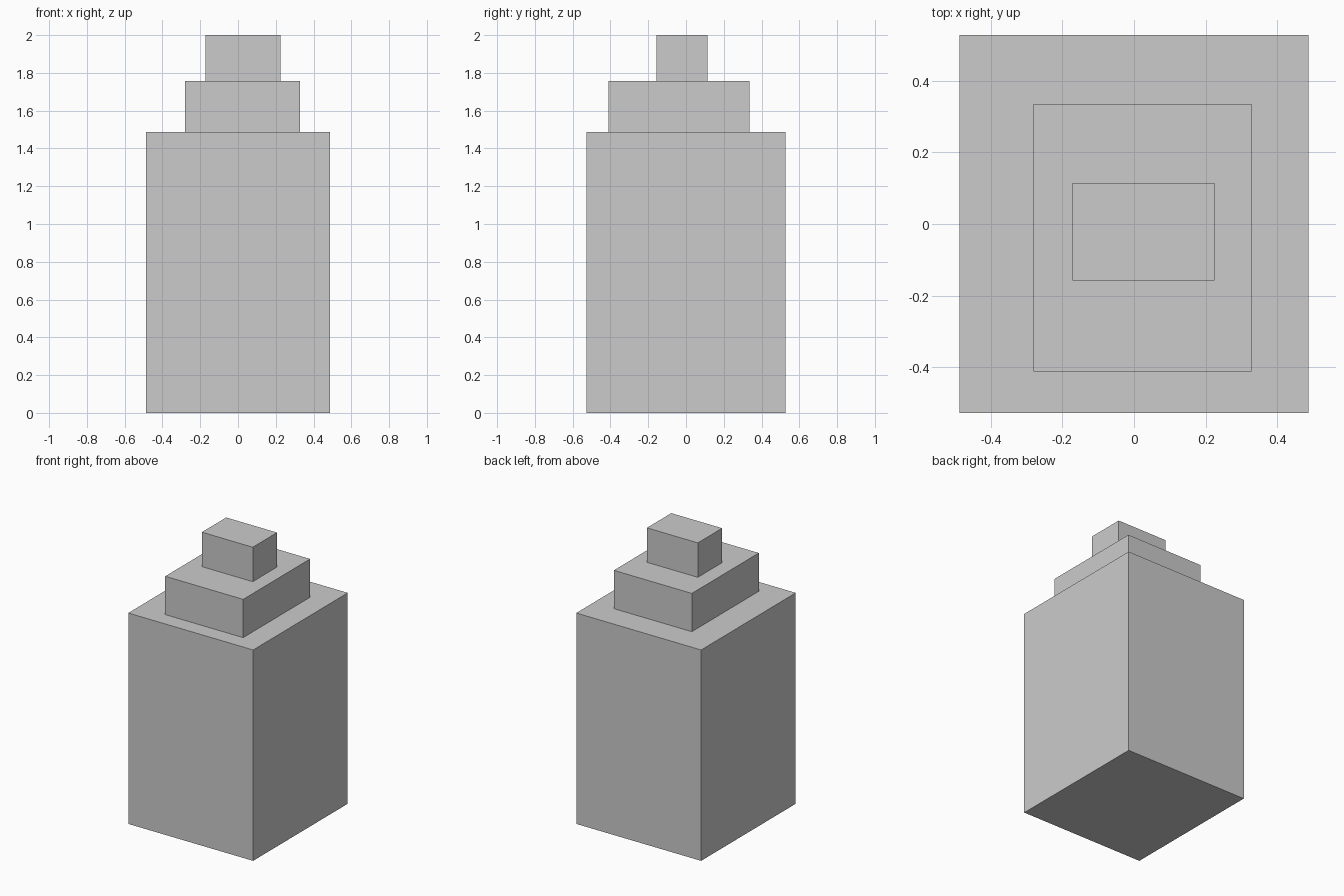
import bpy
import bmesh
from mathutils import Matrix, Vector

if "Cube" in bpy.data.objects:
    bpy.data.objects.remove(bpy.data.objects["Cube"])


def box(name, lo, hi):
    """Axis-aligned box from its two opposite corners."""
    lo, hi = Vector(lo), Vector(hi)
    bm = bmesh.new()
    bmesh.ops.create_cube(
        bm, size=1.0,
        matrix=Matrix.Translation((lo + hi) / 2) @ Matrix.Diagonal((*(hi - lo), 1.0)))
    mesh = bpy.data.meshes.new(name)
    bm.to_mesh(mesh)
    bm.free()
    obj = bpy.data.objects.new(name, mesh)
    bpy.context.collection.objects.link(obj)
    return obj


# Three stacked tiers, each slightly off centre
box("main_block", (-0.487, -0.527, 0.0), (0.487, 0.527, 1.487))
box("middle_tier", (-0.28, -0.411, 1.487), (0.328, 0.335, 1.757))
box("top_tier", (-0.172, -0.157, 1.757), (0.225, 0.114, 2.0))
